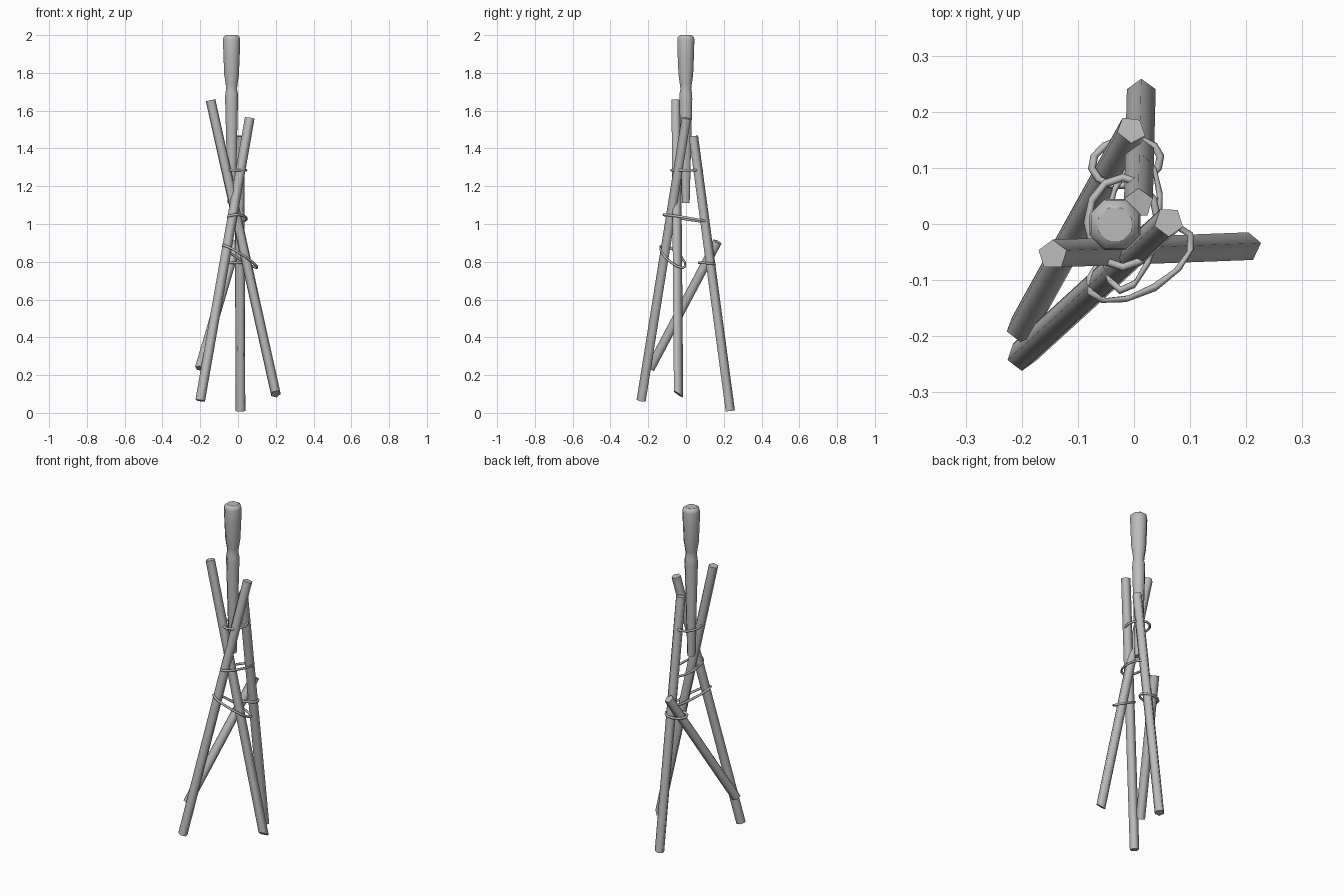
import bpy, bmesh
from math import sin, cos, tau, radians
from mathutils import Vector

cube = bpy.data.objects.get("Cube")
if cube:
    bpy.data.objects.remove(cube, do_unlink=True)

grey = bpy.data.materials.new("plain grey")
grey.use_nodes = True
grey.diffuse_color = (0.5, 0.5, 0.5, 1)
grey.node_tree.nodes["Principled BSDF"].inputs["Base Color"].default_value = grey.diffuse_color


def tube(name, rings, closed=False):
    """Skin a list of vertex rings; open tubes get flat, crisp end caps."""
    bm = bmesh.new()
    loops = [[bm.verts.new(p) for p in ring] for ring in rings]
    n = len(loops[0])
    pairs = list(zip(loops, loops[1:]))
    if closed:
        pairs.append((loops[-1], loops[0]))
    for a, b in pairs:
        for i in range(n):
            j = (i + 1) % n
            bm.faces.new((a[i], a[j], b[j], b[i])).smooth = True
    if not closed:
        for loop in (loops[0], loops[-1]):
            cap = bm.faces.new(loop)
            for e in cap.edges:
                e.smooth = False
    bmesh.ops.recalc_face_normals(bm, faces=bm.faces)
    mesh = bpy.data.meshes.new(name)
    bm.to_mesh(mesh)
    bm.free()
    mesh.materials.append(grey)
    obj = bpy.data.objects.new(name, mesh)
    bpy.context.collection.objects.link(obj)
    return obj


def pole(name, top, bottom, facing, cut=(0, 0, 0)):
    """Five-sided stick; facing is the corner angle, cut skews the lower end."""
    top, bottom = Vector(top), Vector(bottom)
    axis = (bottom - top).normalized()
    side = Vector((1, 0, 0))
    side = (side - axis * side.dot(axis)).normalized()
    across = side.cross(axis)
    across *= 1 if across.y > 0 else -1
    offsets = []
    for i in range(5):
        a = radians(facing) + tau * i / 5
        offsets.append((side * cos(a) + across * sin(a)) * 0.027)
    cut = Vector(cut)
    tube(name, [[top + o for o in offsets],
                [bottom + o + axis * o.dot(cut) for o in offsets]])


def lashing(name, centre, long, short, angle, rise):
    """Tilted oval loop of thin cord; rise lifts the long and short axes."""
    a = radians(angle)
    u = Vector((cos(a), sin(a), 0)) * long + Vector((0, 0, rise[0]))
    v = Vector((-sin(a), cos(a), 0)) * short + Vector((0, 0, rise[1]))
    normal = u.cross(v).normalized()
    rings = []
    for i in range(12):
        t = tau * i / 12
        out = (u * cos(t) + v * sin(t))
        p = Vector(centre) + out
        out.normalize()
        rings.append([p + (out * cos(k * tau / 6) + normal * sin(k * tau / 6)) * 0.007
                      for k in range(6)])
    tube(name, rings, closed=True)


# Three crossing legs and the slanted brace
pole("left_leg", (-0.145, -0.055, 1.655), (0.2, -0.042, 0.1), 90, cut=(0, 0.7, 0))
pole("right_leg", (0.062, 0.004, 1.56), (-0.2, -0.235, 0.065), -90)
pole("back_leg", (0.008, 0.037, 1.465), (0.013, 0.232, 0.01), 90)
pole("brace", (-0.005, 0.168, 0.905), (-0.202, -0.187, 0.235), -90)

# Cord lashings
lashing("upper_lashing", (-0.02, 0.003, 1.285), 0.08, 0.063, 90, (0, 0))
lashing("middle_lashing", (-0.004, -0.002, 1.03), 0.118, 0.047, 80, (-0.018, -0.006))
lashing("front_lashing", (0.011, -0.07, 0.828), 0.103, 0.05, 30, (-0.06, 0))
lashing("back_lashing", (-0.014, 0.11, 0.792), 0.062, 0.042, 10, (0, -0.004))

# Turned centre post: rounded grip, narrow neck, tapering shaft
profile = [(0.022, 1.11), (0.037, 1.66), (0.036, 1.69), (0.031, 1.715),
           (0.034, 1.74), (0.042, 1.79), (0.047, 1.9), (0.049, 1.975),
           (0.046, 1.99), (0.032, 2.0)]
tube("centre_post", [[(-0.034 + r * cos(tau * (i + 0.5) / 8),
                       -0.001 + r * sin(tau * (i + 0.5) / 8), z)
                      for i in range(8)] for r, z in profile])
